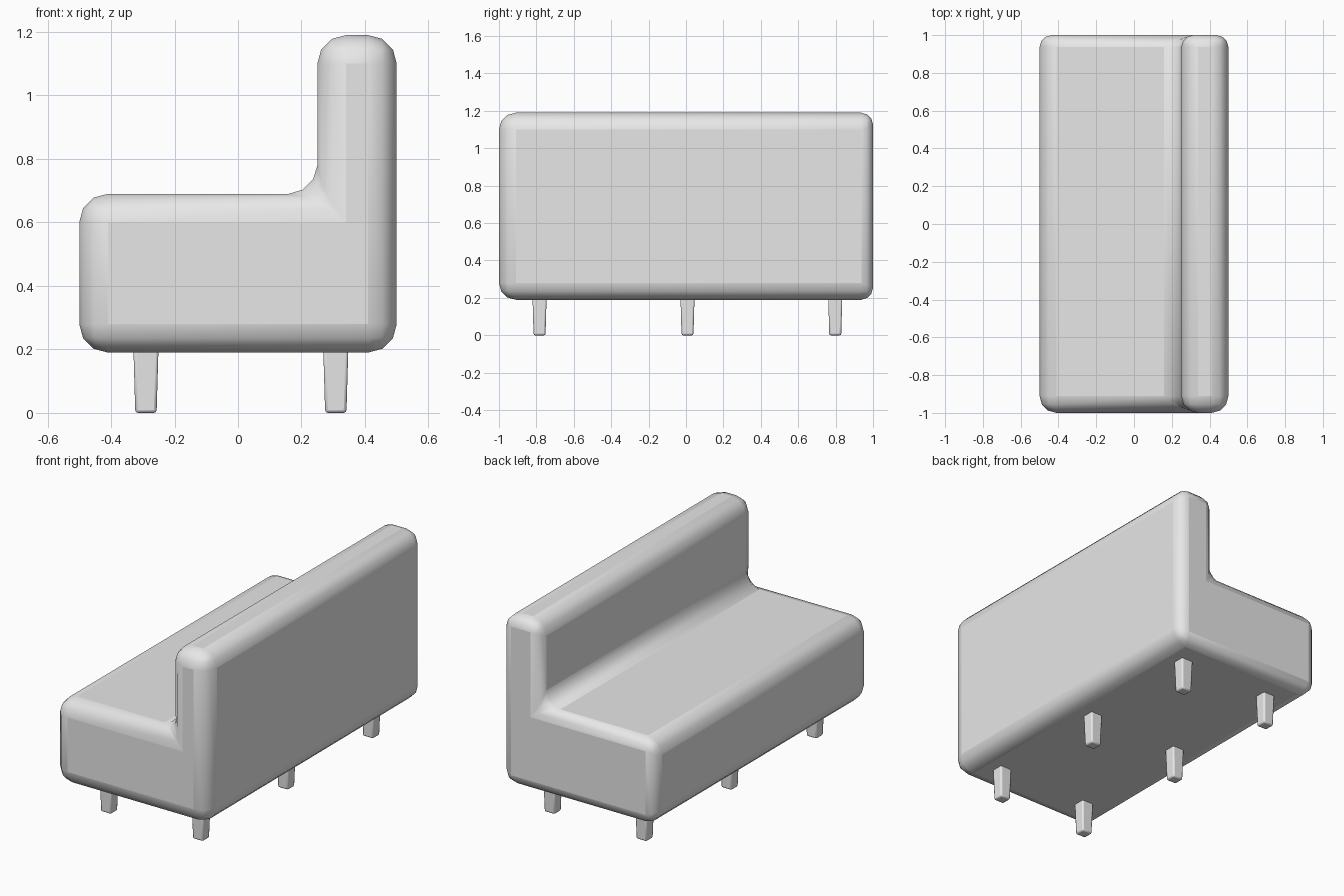
import bpy
import bmesh
from math import radians
from mathutils import Matrix

default = bpy.data.objects.get("Cube")
if default:
    bpy.data.objects.remove(default, do_unlink=True)

grey = bpy.data.materials.new("light_grey")
grey.use_nodes = True
grey.diffuse_color = (0.8, 0.8, 0.8, 1)
grey.node_tree.nodes["Principled BSDF"].inputs["Base Color"].default_value = (0.8, 0.8, 0.8, 1)


def add_part(name, bm):
    """Turn a bmesh into a linked object with the shared material."""
    bmesh.ops.recalc_face_normals(bm, faces=bm.faces[:])
    mesh = bpy.data.meshes.new(name)
    bm.to_mesh(mesh)
    bm.free()
    mesh.materials.append(grey)
    obj = bpy.data.objects.new(name, mesh)
    bpy.context.collection.objects.link(obj)
    return obj


def smooth(obj, angle):
    bpy.ops.object.select_all(action="DESELECT")
    obj.select_set(True)
    bpy.context.view_layer.objects.active = obj
    bpy.ops.object.shade_smooth_by_angle(angle=radians(angle))


# Upholstered body: L-shaped side profile extruded along the bench length
profile = [(-0.5, 0.19), (0.5, 0.19), (0.5, 1.19), (0.25, 1.19), (0.25, 0.69), (-0.5, 0.69)]
bm = bmesh.new()
side = bm.faces.new([bm.verts.new((x, -1, z)) for x, z in profile])
extruded = bmesh.ops.extrude_face_region(bm, geom=[side], use_keep_orig=True)
moved = [v for v in extruded["geom"] if isinstance(v, bmesh.types.BMVert)]
bmesh.ops.translate(bm, verts=moved, vec=(0, 2, 0))

# Rounded edges, with a tighter rim on the far end
weight = bm.edges.layers.float.new("bevel_weight_edge")
for edge in bm.edges:
    far_rim = all(v.co.y > 0.9 for v in edge.verts)
    edge[weight] = 0.7 if far_rim else 1.0
body = add_part("bench_body", bm)
bevel = body.modifiers.new("rounded_edges", "BEVEL")
bevel.limit_method = "WEIGHT"
bevel.width = 0.09
bevel.segments = 3
smooth(body, 60)

# Six tapered legs with chamfered edges
leg_height = 0.22
for row, x in (("front", -0.29), ("back", 0.308)):
    for place, y in (("right", -0.783), ("middle", 0.008), ("left", 0.798)):
        bm = bmesh.new()
        bmesh.ops.create_cube(bm, size=1, matrix=Matrix.Diagonal((0.08, 0.076, leg_height, 1)))
        for v in bm.verts:
            if v.co.z < 0:
                v.co.x *= 0.84
                v.co.y *= 0.84
        bmesh.ops.translate(bm, verts=bm.verts[:], vec=(x, y, leg_height / 2))
        leg = add_part(f"{row}_{place}_leg", bm)
        chamfer = leg.modifiers.new("chamfer", "BEVEL")
        chamfer.width = 0.009
        chamfer.segments = 2
        smooth(leg, 60)
